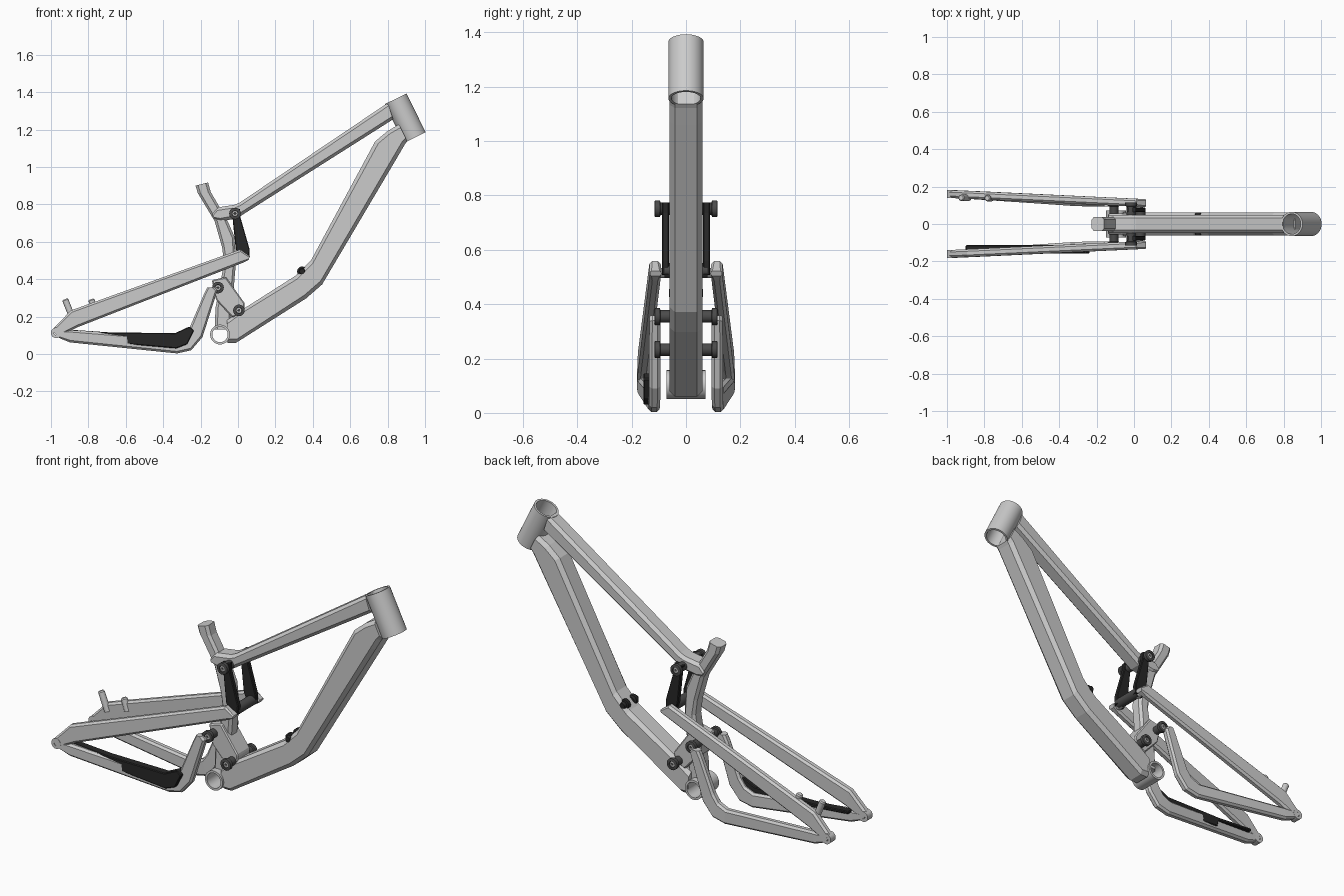
import bpy, bmesh, math
from mathutils import Vector


def material(name, v):
    m = bpy.data.materials.new(name)
    m.diffuse_color = (v, v, v, 1)
    return m


BLACK = material("black_rubber", 0.02)
DARK = material("dark_metal", 0.07)


def finish(name, bm, mat=None, smooth=True):
    bmesh.ops.recalc_face_normals(bm, faces=bm.faces[:])
    me = bpy.data.meshes.new(name)
    bm.to_mesh(me)
    bm.free()
    ob = bpy.data.objects.new(name, me)
    bpy.context.collection.objects.link(ob)
    if mat:
        me.materials.append(mat)
    if smooth:
        bpy.ops.object.select_all(action='DESELECT')
        ob.select_set(True)
        bpy.context.view_layer.objects.active = ob
        bpy.ops.object.shade_smooth_by_angle(angle=math.radians(35))
    return ob


def bar(name, stations, half, chamfer, mat=None):
    """Chamfered box tube; each station is (x_top, z_top, x_bottom, z_bottom, y)."""
    bm = bmesh.new()
    rings = []
    for xt, zt, xb, zb, y in stations:
        t, b = Vector((xt, y, zt)), Vector((xb, y, zb))
        c = min(chamfer, (t - b).length * 0.3)
        d = (t - b).normalized() * c
        o, i = Vector((0, half, 0)), Vector((0, half - c, 0))
        rings.append([bm.verts.new(p) for p in (
            t - i, t + i, t - d + o, b + d + o, b + i, b - i, b + d - o, t - d - o)])
    for r, s in zip(rings, rings[1:]):
        for k in range(8):
            n = (k + 1) % 8
            bm.faces.new((r[k], r[n], s[n], s[k]))
    bm.faces.new(rings[0])
    bm.faces.new(rings[-1])
    return finish(name, bm, mat, False)


def plate(name, outline, y0, y1, mat=None, bevel=0.006):
    """Outline in x, z extruded between two y values."""
    bm = bmesh.new()
    f = bm.faces.new([bm.verts.new((x, y0, z)) for x, z in outline])
    g = bmesh.ops.extrude_face_region(bm, geom=[f])
    bmesh.ops.translate(bm, vec=(0, y1 - y0, 0),
                        verts=[v for v in g['geom'] if isinstance(v, bmesh.types.BMVert)])
    ob = finish(name, bm, mat, False)
    if bevel:
        m = ob.modifiers.new("bevel", 'BEVEL')
        m.width, m.segments = bevel, 1
    return ob


def lathe(name, p0, axis, profile, mat=None, n=32, loop=False):
    """Revolve (distance, radius) pairs round an axis."""
    p0, a = Vector(p0), Vector(axis).normalized()
    u = a.orthogonal().normalized()
    w = a.cross(u)
    bm = bmesh.new()
    rings = [[bm.verts.new(p0 + a * t + (u * math.cos(q) + w * math.sin(q)) * r)
              for q in (2 * math.pi * k / n for k in range(n))] for t, r in profile]
    for r, s in zip(rings, rings[1:] + (rings[:1] if loop else [])):
        for k in range(n):
            m = (k + 1) % n
            bm.faces.new((r[k], r[m], s[m], s[k]))
    if not loop:
        bm.faces.new(rings[0])
        bm.faces.new(rings[-1])
    return finish(name, bm, mat)


def pipe(name, p0, axis, length, r_out, r_in):
    return lathe(name, p0, axis, [(0, r_in), (0, r_out), (length, r_out), (length, r_in)],
                 n=48, loop=True)


# Head tube and bottom bracket shell
pipe("head_tube", (0.945, 0, 1.157), (-0.102, 0, 0.207), 0.231, 0.065, 0.054)
pipe("bottom_bracket", (-0.096, -0.072, 0.104), (0, 1, 0), 0.144, 0.053, 0.041)

# Main frame tubes
bar("down_tube", [
    (0.86, 1.228, 0.905, 1.137, 0), (0.797, 1.19, 0.893, 1.122, 0),
    (0.733, 1.136, 0.858, 1.062, 0), (0.39, 0.50, 0.45, 0.372, 0),
    (0.31, 0.42, 0.364, 0.297, 0), (0.027, 0.24, -0.01, 0.06, 0),
    (-0.06, 0.18, -0.055, 0.06, 0)], 0.061, 0.02)
bar("top_tube", [
    (0.80, 1.342, 0.83, 1.255, 0), (0.01, 0.81, 0.03, 0.748, 0),
    (-0.02, 0.797, -0.005, 0.725, 0), (-0.115, 0.783, -0.09, 0.71, 0),
    (-0.138, 0.745, -0.125, 0.725, 0)], 0.047, 0.016)
bar("seat_tube", [
    (-0.227, 0.90, -0.16, 0.917, 0), (-0.215, 0.86, -0.145, 0.865, 0),
    (-0.125, 0.71, -0.055, 0.71, 0), (-0.085, 0.57, -0.02, 0.63, 0),
    (-0.075, 0.49, -0.01, 0.50, 0), (-0.09, 0.40, -0.018, 0.41, 0),
    (-0.12, 0.25, -0.03, 0.25, 0), (-0.125, 0.13, -0.04, 0.13, 0)], 0.038, 0.014)

# Lower link block between the two lower pivots
plate("lower_link", [(-0.14, 0.395), (-0.065, 0.412), (0.037, 0.27), (0.03, 0.22),
                     (-0.03, 0.195), (-0.118, 0.29)], -0.055, 0.055)

for s, side in ((-1, "right"), (1, "left")):
    # Rear stays
    bar("seat_stay_" + side, [
        (0.064, 0.522, 0.056, 0.503, s * 0.112), (0.012, 0.559, 0.022, 0.486, s * 0.114),
        (-0.893, 0.233, -0.861, 0.142, s * 0.156), (-0.994, 0.13, -0.965, 0.09, s * 0.16)],
        0.021, 0.011)
    bar("chain_stay_" + side, [
        (-0.165, 0.355, -0.128, 0.358, s * 0.114), (-0.182, 0.32, -0.11, 0.34, s * 0.114),
        (-0.257, 0.145, -0.19, 0.09, s * 0.115), (-0.285, 0.105, -0.25, 0.02, s * 0.116),
        (-0.335, 0.083, -0.326, 0.003, s * 0.118), (-0.88, 0.127, -0.898, 0.062, s * 0.156),
        (-0.985, 0.13, -0.955, 0.085, s * 0.16)], 0.021, 0.011)
    pipe("dropout_" + side, (-0.972, s * 0.138, 0.113), (0, s, 0), 0.043, 0.028, 0.012)
    bar("rocker_link_" + side, [
        (-0.04, 0.77, 0.01, 0.775, s * 0.076), (-0.03, 0.735, 0.012, 0.735, s * 0.076),
        (-0.012, 0.56, 0.062, 0.56, s * 0.076), (0.012, 0.50, 0.06, 0.51, s * 0.076)],
        0.013, 0.004, BLACK)

    # Pivots with flanged caps and a grey bolt
    for k, (x, z) in enumerate([(-0.107, 0.355), (0.005, 0.233), (-0.016, 0.751)]):
        lathe(f"pivot_{side}_{k}", (x, 0, z), (0, s, 0),
              [(0.035, 0.023), (0.094, 0.023), (0.096, 0.031), (0.114, 0.031),
               (0.116, 0.027), (0.116, 0.016), (0.108, 0.015)], DARK)
        lathe(f"pivot_bolt_{side}_{k}", (x, 0, z), (0, s, 0),
              [(0.10, 0.014), (0.112, 0.014), (0.112, 0.007), (0.106, 0.006)])

    # Stay pivot pin and shock mount knobs
    lathe("stay_pin_" + side, (0.03, 0, 0.515), (0, s, 0), [(0.06, 0.018), (0.12, 0.018)])
    lathe("shock_knob_" + side, (0.343, 0, 0.441), (0, s, 0),
          [(0.016, 0.018), (0.024, 0.027), (0.044, 0.027), (0.046, 0.018),
           (0.05, 0.018), (0.062, 0.014)], BLACK, 20)
    plate("shock_tab_" + side, [(0.325, 0.452), (0.36, 0.44), (0.385, 0.42), (0.33, 0.40)],
          s * 0.022, s * 0.04, None, 0)

# Cross axle between the rocker links
lathe("rocker_axle", (0.035, -0.08, 0.525), (0, 1, 0), [(0, 0.027), (0.16, 0.027)], DARK)

# Rubber guard on the drive side chain stay
plate("chain_guard", [(-0.9, 0.13), (-0.68, 0.115), (-0.335, 0.112), (-0.26, 0.147),
                      (-0.235, 0.125), (-0.272, 0.052), (-0.33, 0.03), (-0.67, 0.06),
                      (-0.675, 0.095), (-0.9, 0.115)], -0.157, -0.113, BLACK, 0.004)

# Brake mounts on the other side
lathe("brake_mount_rear", (-0.925, 0.14, 0.293), (0.04, 0, -0.1),
      [(0, 0.012), (0.006, 0.017), (0.11, 0.017)], None, 20)
lathe("brake_mount_front", (-0.785, 0.138, 0.293), (0.02, 0, -0.06),
      [(0, 0.012), (0.006, 0.017), (0.07, 0.017)], None, 20)
